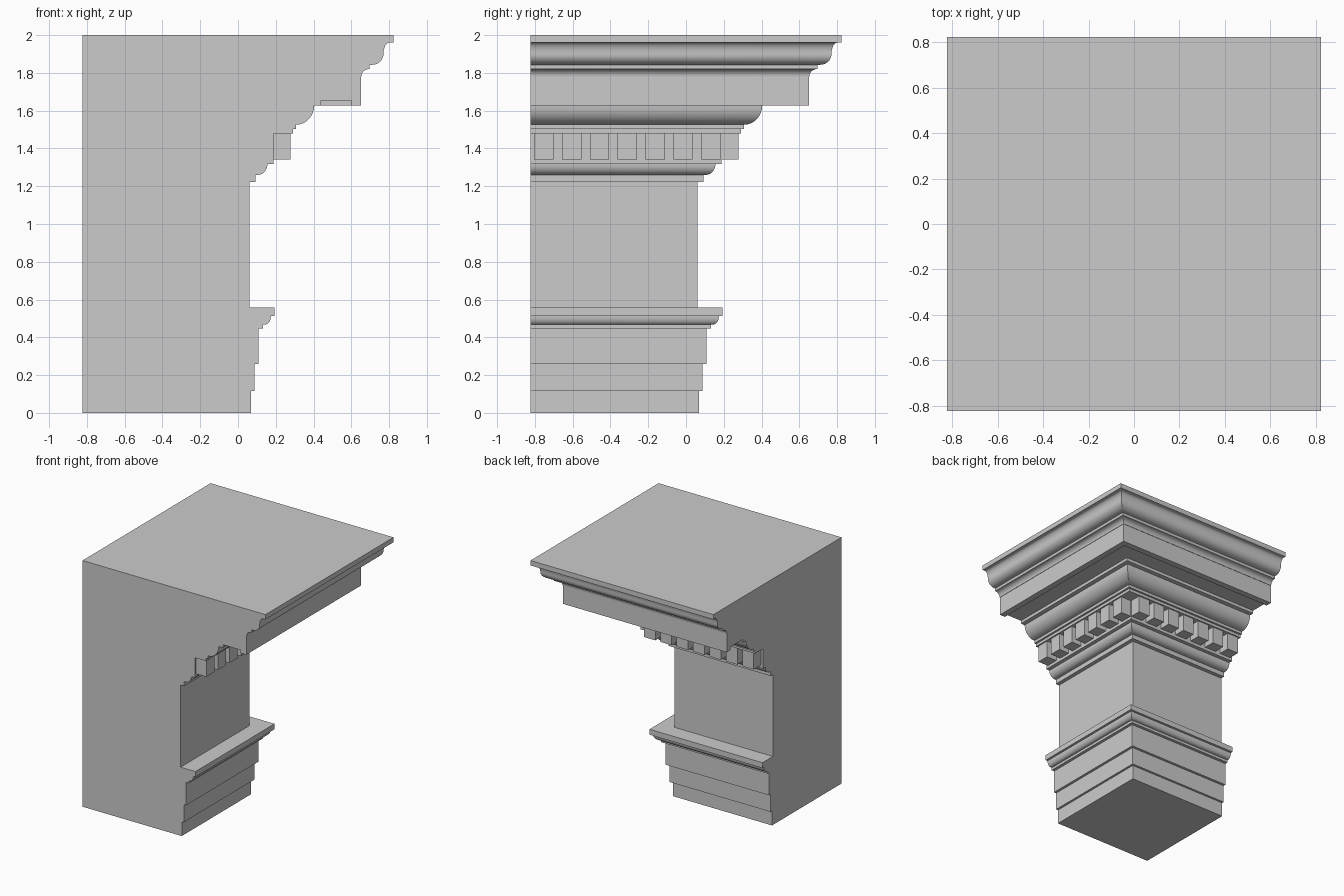
import bpy, bmesh, math

if "Cube" in bpy.data.objects:
    bpy.data.objects.remove(bpy.data.objects["Cube"])

B = -0.822          # cut planes of the corner piece (x = B and y = B)


def ovolo(x0, z0, x1, z1, n=8):
    """Convex quarter: leaves horizontally, ends vertically."""
    a = [i / n * math.pi / 2 for i in range(n + 1)]
    return [(x0 + (x1 - x0) * math.sin(t), z1 - (z1 - z0) * math.cos(t)) for t in a]


def cavetto(x0, z0, x1, z1, n=8):
    """Concave quarter: leaves vertically, ends horizontally."""
    a = [i / n * math.pi / 2 for i in range(n + 1)]
    return [(x1 - (x1 - x0) * math.cos(t), z0 + (z1 - z0) * math.sin(t)) for t in a]


def finish(bm, name):
    bmesh.ops.recalc_face_normals(bm, faces=bm.faces[:])
    me = bpy.data.meshes.new(name)
    bm.to_mesh(me)
    bm.free()
    ob = bpy.data.objects.new(name, me)
    bpy.context.collection.objects.link(ob)
    return ob


# Profile from the bottom to the top: (projection, height)
profile = [(.07, 0), (.07, .117), (.088, .117), (.088, .26), (.109, .26), (.109, .446),
           (.133, .446), (.133, .467)]                                   # architrave bands
profile += ovolo(.143, .467, .174, .513)
profile += [(.193, .513), (.193, .557), (.06, .557), (.06, 1.223),       # frieze
            (.092, 1.223), (.092, 1.26)]
profile += ovolo(.105, 1.26, .156, 1.318)
profile += [(.187, 1.318), (.187, 1.48), (.29, 1.48), (.29, 1.503),      # dentil backing
            (.306, 1.503), (.306, 1.526)]
profile += ovolo(.31, 1.526, .403, 1.628)
profile += [(.44, 1.628), (.44, 1.653), (.6, 1.653), (.6, 1.628),        # soffit groove
            (.65, 1.628), (.65, 1.78)]                                   # corona
profile += cavetto(.653, 1.78, .692, 1.82)
profile += [(.697, 1.82), (.697, 1.843)]
profile += ovolo(.71, 1.843, .77, 1.90)                                  # crowning cyma
profile += cavetto(.77, 1.90, .80, 1.96)[1:]
profile += [(.822, 1.96), (.822, 2.0)]

# Entablature: profile mitred around the corner, closed by the two cut faces
bm = bmesh.new()
front = [bm.verts.new((p, B, z)) for p, z in profile]
corner = [bm.verts.new((p, p, z)) for p, z in profile]
left = [bm.verts.new((B, p, z)) for p, z in profile]
low, high = bm.verts.new((B, B, 0)), bm.verts.new((B, B, 2))
for i in range(len(profile) - 1):
    bm.faces.new((front[i], corner[i], corner[i + 1], front[i + 1]))
    bm.faces.new((corner[i], left[i], left[i + 1], corner[i + 1]))
bm.faces.new([low] + front + [high])
bm.faces.new([high] + left[::-1] + [low])
bm.faces.new((low, left[0], corner[0], front[0]))
bm.faces.new((high, front[-1], corner[-1], left[-1]))
body = finish(bm, "entablature")
bpy.context.view_layer.objects.active = body
body.select_set(True)
bpy.ops.object.shade_smooth_by_angle(angle=math.radians(25))


# Dentils: a row of blocks along each moulded side
def block(bm, lo, hi):
    vs = bmesh.ops.create_cube(bm, size=1)["verts"]
    for v in vs:
        v.co = [(a + b) / 2 + c * (b - a) for a, b, c in zip(lo, hi, v.co)]


for name, swap in (("dentils_right", False), ("dentils_back", True)):
    bm = bmesh.new()
    for k in range(7):
        s = .081 - k * .1475
        lo, hi = (.18, s, 1.342), (.279, s + .102, 1.48)
        if swap:
            lo, hi = (lo[1], lo[0], lo[2]), (hi[1], hi[0], hi[2])
        block(bm, lo, hi)
    finish(bm, name)
